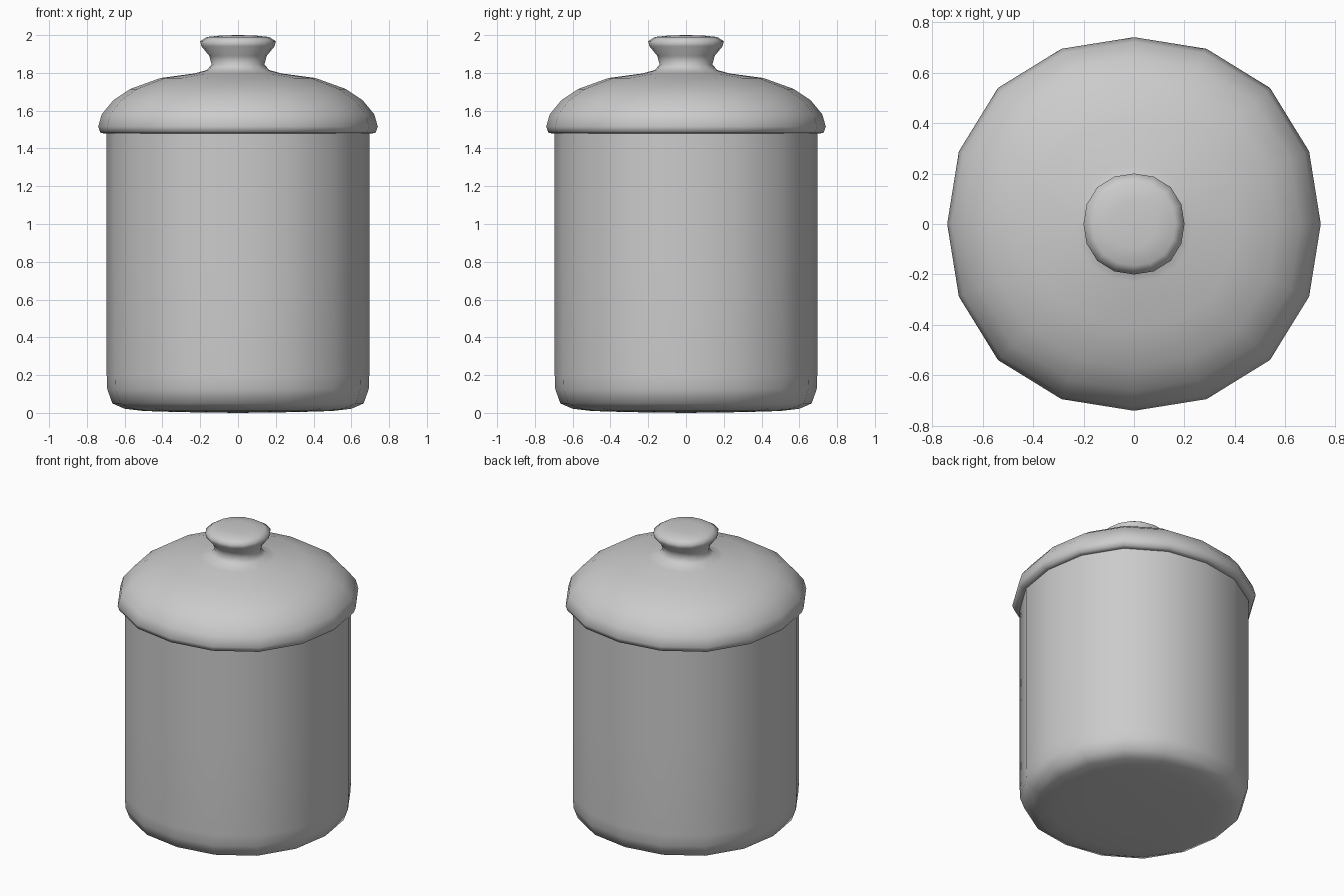
import bpy, bmesh, math

if "Cube" in bpy.data.objects:
    bpy.data.objects.remove(bpy.data.objects["Cube"])

SIDES = 16


def lathe(name, profile):
    """Spin a (radius, z) profile into a slightly squarish 16-sided form."""
    bm = bmesh.new()
    rings = []
    for r, z in profile:
        if r == 0:
            rings.append([bm.verts.new((0, 0, z))] * SIDES)
            continue
        ring = []
        for i in range(SIDES):
            a = 2 * math.pi * i / SIDES
            k = r * (1 + 0.03 * math.sin(2 * a) ** 2)
            ring.append(bm.verts.new((k * math.cos(a), k * math.sin(a), z)))
        rings.append(ring)
    for lo, hi in zip(rings, rings[1:]):
        for i in range(SIDES):
            j = (i + 1) % SIDES
            quad = list(dict.fromkeys((lo[i], lo[j], hi[j], hi[i])))
            bm.faces.new(quad)
    bmesh.ops.recalc_face_normals(bm, faces=bm.faces[:])
    for f in bm.faces:
        f.smooth = True
    mesh = bpy.data.meshes.new(name)
    bm.to_mesh(mesh)
    bm.free()
    obj = bpy.data.objects.new(name, mesh)
    bpy.context.collection.objects.link(obj)
    return obj


# Jar body with rounded foot; its top edge is tucked into the lid
lathe("jar_body", [
    (0, 0), (0.30, 0.004), (0.50, 0.010), (0.60, 0.022), (0.665, 0.05),
    (0.692, 0.125), (0.695, 0.20), (0.695, 0.80), (0.695, 1.40), (0.695, 1.50),
])

# Domed lid with overhanging rim and flared knob
lathe("lid_with_knob", [
    (0, 1.485), (0.66, 1.485), (0.70, 1.478), (0.728, 1.483), (0.74, 1.515),
    (0.722, 1.58), (0.66, 1.655), (0.57, 1.715), (0.41, 1.773), (0.23, 1.797),
    (0.165, 1.815), (0.14, 1.845), (0.152, 1.89), (0.193, 1.94),
    (0.20, 1.968), (0.165, 1.99), (0.09, 1.998), (0, 2.0),
])
